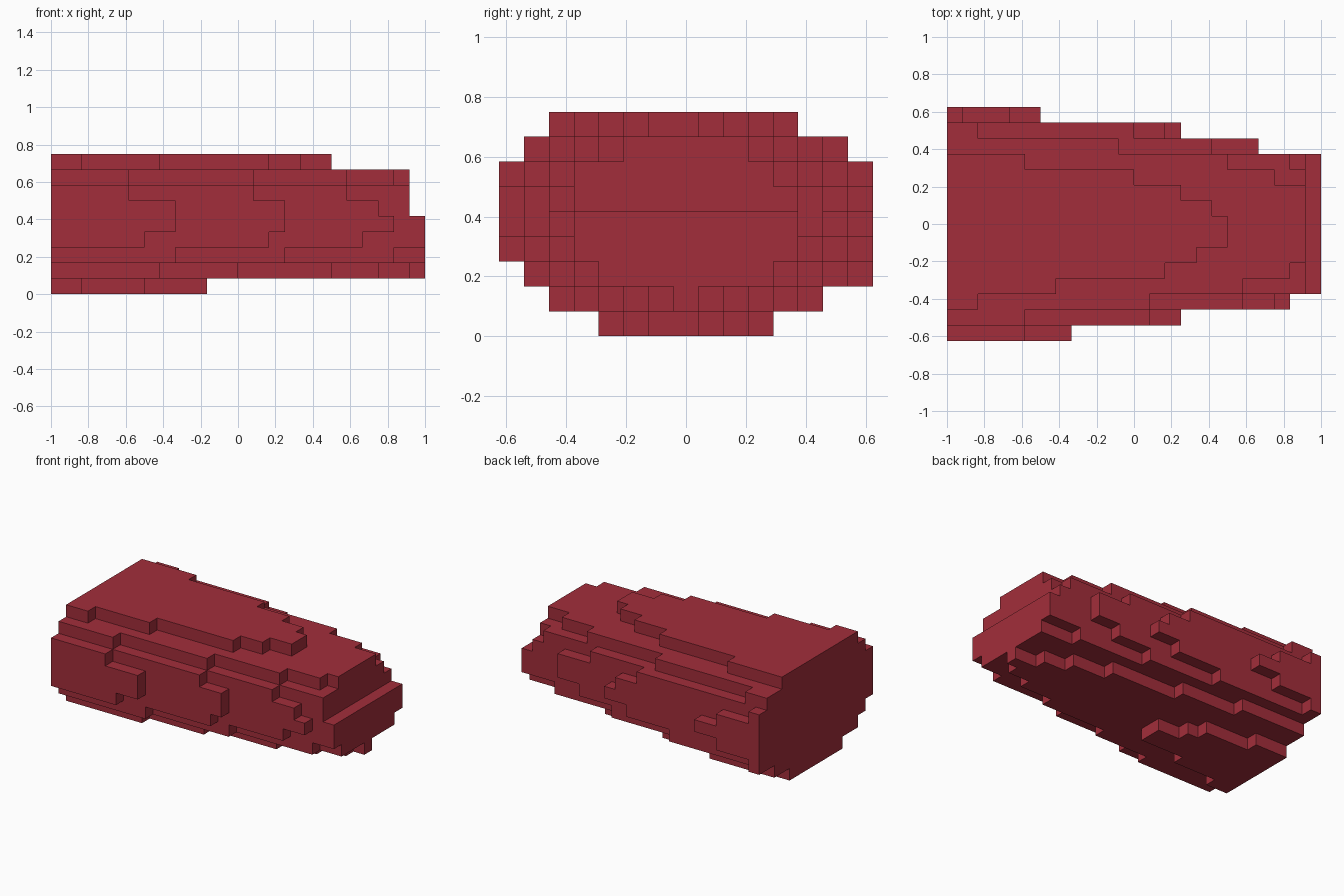
import bpy, bmesh

cube = bpy.data.objects.get("Cube")
if cube:
    bpy.data.objects.remove(cube, do_unlink=True)

U = 1 / 12                      # block size
X0, Y0 = -1.0, -0.625           # corner of the block grid

# Crimson paint
crimson = bpy.data.materials.new("crimson")
crimson.use_nodes = True
colour = (0.365, 0.027, 0.043, 1)
crimson.diffuse_color = colour
crimson.node_tree.nodes["Principled BSDF"].inputs["Base Color"].default_value = colour

# Each layer, bottom to top: first row, then the length in blocks of every row
# running from the flat end towards the rounded end
layers = [
    (4, [2, 6, 10, 10, 8, 7, 3]),
    (2, [7, 12, 18, 21, 23, 24, 22, 20, 17, 11, 6]),
    (1, [8, 15, 22] + [24] * 7 + [21, 15, 9, 1]),
    (0, [6, 14, 20] + [24] * 9 + [18, 13, 4]),
    (0, [8, 15, 22] + [24] * 9 + [20, 15, 6]),
    (0, [8, 15, 21] + [23] * 9 + [20, 14, 4]),
    (0, [5, 13, 19] + [23] * 8 + [22, 17, 12, 1]),
    (1, [5, 13, 19, 22] + [23] * 5 + [21, 18, 11, 2]),
    (2, [2, 7, 14, 16, 18, 18, 17, 15, 12, 5]),
]
solid = {(i, first + r, k)
         for k, (first, rows) in enumerate(layers)
         for r, n in enumerate(rows)
         for i in range(n)}

# Outer skin: one square wherever a block meets open air
bm = bmesh.new()
corners = {}


def vert(p):
    if p not in corners:
        corners[p] = bm.verts.new((X0 + p[0] * U, Y0 + p[1] * U, p[2] * U))
    return corners[p]


for cell in sorted(solid):
    for axis in range(3):
        a, b = (axis + 1) % 3, (axis + 2) % 3
        for side in (0, 1):
            neighbour = list(cell)
            neighbour[axis] += 2 * side - 1
            if tuple(neighbour) in solid:
                continue
            quad = []
            for da, db in ((0, 0), (1, 0), (1, 1), (0, 1)):
                p = list(cell)
                p[axis] += side
                p[a] += da
                p[b] += db
                quad.append(vert(tuple(p)))
            bm.faces.new(quad if side else quad[::-1])

# Merge the squares into large flat steps
bmesh.ops.dissolve_limit(bm, angle_limit=0.01, verts=bm.verts[:], edges=bm.edges[:])

mesh = bpy.data.meshes.new("stepped_hull")
bm.to_mesh(mesh)
bm.free()
mesh.materials.append(crimson)
hull = bpy.data.objects.new("stepped_hull", mesh)
bpy.context.collection.objects.link(hull)
